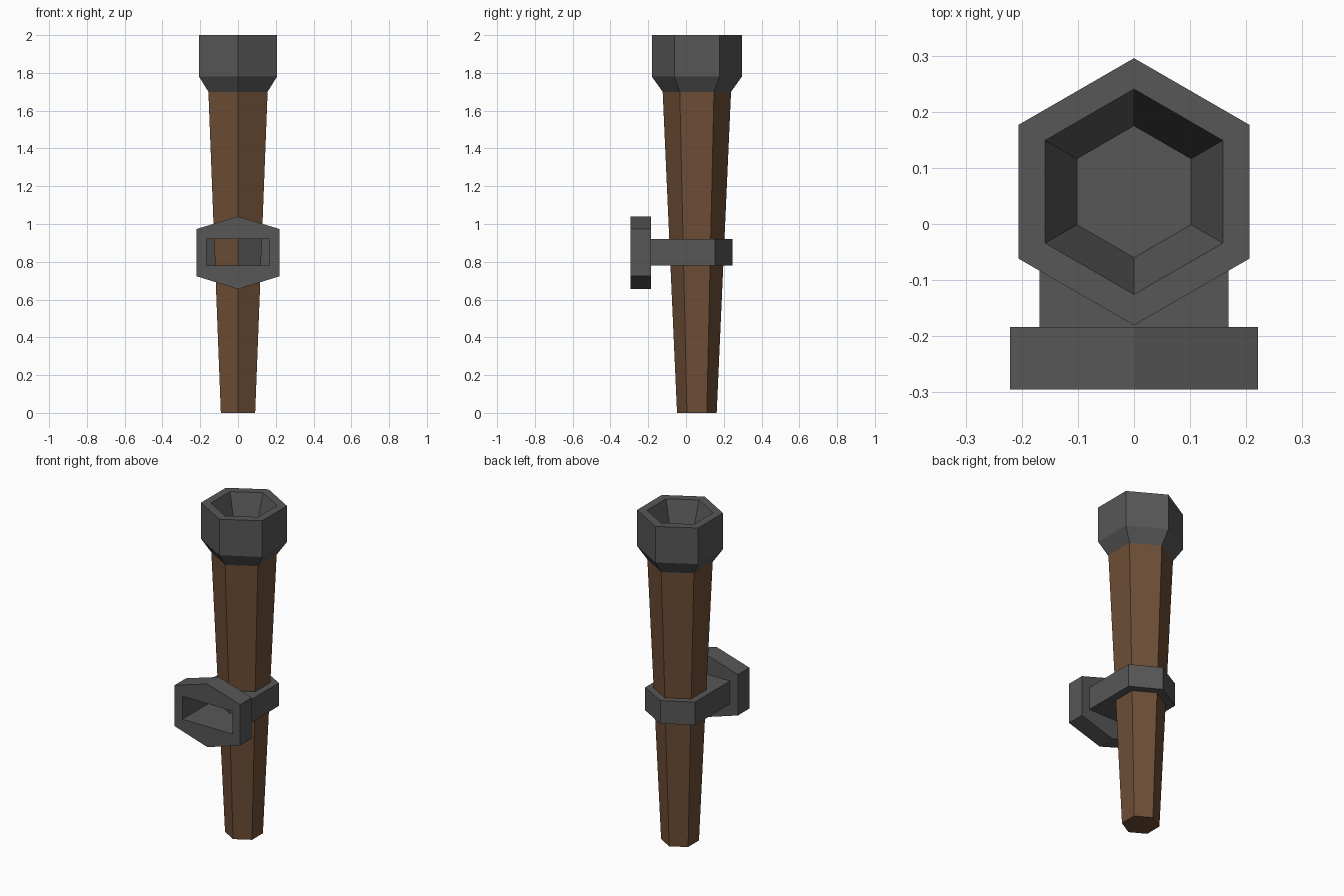
import bpy, bmesh, math

if "Cube" in bpy.data.objects:
    bpy.data.objects.remove(bpy.data.objects["Cube"])

CY = 0.0575  # y of the shaft axis


def material(name, rgb):
    m = bpy.data.materials.new(name)
    m.diffuse_color = (*rgb, 1)
    m.use_nodes = True
    m.node_tree.nodes["Principled BSDF"].inputs["Base Color"].default_value = m.diffuse_color
    return m


WOOD = material("brown wood", (0.155, 0.076, 0.037))
IRON = material("dark iron", (0.095, 0.095, 0.095))


def bridge(bm, a, b):
    n = len(a)
    return [bm.faces.new((a[i], a[(i + 1) % n], b[(i + 1) % n], b[i])) for i in range(n)]


def finish(bm, name, mats, recalc=True):
    if recalc:
        bmesh.ops.recalc_face_normals(bm, faces=bm.faces[:])
    me = bpy.data.meshes.new(name)
    bm.to_mesh(me)
    bm.free()
    for m in mats:
        me.materials.append(m)
    ob = bpy.data.objects.new(name, me)
    bpy.context.collection.objects.link(ob)
    return ob


def hex_rings(bm, profile):
    """Stack of six-sided rings from (radius, z), bridged in order."""
    rings = []
    for r, z in profile:
        angles = [math.radians(30 + 60 * i) for i in range(6)]
        rings.append([bm.verts.new((r * math.cos(a), CY + r * math.sin(a), z)) for a in angles])
    faces = [bridge(bm, a, b) for a, b in zip(rings, rings[1:])]
    return rings, faces


# Tapered wooden shaft
def radius(z):
    return 0.105 + (0.181 - 0.105) * z / 1.7


bm = bmesh.new()
rings, bands = hex_rings(bm, [(radius(z), z) for z in (0, 0.78, 0.92, 1.7)])
bm.faces.new(rings[0])
bm.faces.new(rings[-1])
bands[1][4].material_index = 1  # iron pad inside the bracket
finish(bm, "shaft", [WOOD, IRON])

# Iron cup on top, with a hollow bowl
bm = bmesh.new()
rings, _ = hex_rings(bm, [(0.181, 1.7), (0.238, 1.78), (0.238, 2.0), (0.183, 2.0), (0.1175, 1.8)])
bm.faces.new(rings[0])
bm.faces.new(rings[-1])
finish(bm, "cup", [IRON])

# Wall plate: pointed hexagon with a rectangular opening
outer = [(0, 1.04), (0.221, 0.973), (0.221, 0.724), (0, 0.655), (-0.221, 0.724), (-0.221, 0.973)]
inner = [(0, 0.92), (0.168, 0.92), (0.168, 0.78), (0, 0.78), (-0.168, 0.78), (-0.168, 0.92)]
bm = bmesh.new()
loops = [[bm.verts.new((x, y, z)) for x, z in pts]
         for pts, y in ((outer, -0.295), (outer, -0.184), (inner, -0.184), (inner, -0.295))]
for i in range(4):
    bridge(bm, loops[i], loops[(i + 1) % 4])
finish(bm, "wall_plate", [IRON])

# Hollow bracket around the shaft, open towards the plate
outline = [(-0.168, -0.184), (0.168, -0.184), (0.168, 0.153), (0, 0.247), (-0.168, 0.153)]
bm = bmesh.new()
low, high = [[bm.verts.new((x, y, z)) for x, y in outline] for z in (0.78, 0.92)]
sides = bridge(bm, low, high)
bm.faces.new(low[::-1])
bm.faces.new(high)
bmesh.ops.delete(bm, geom=[sides[0]], context='FACES_ONLY')
finish(bm, "bracket", [IRON], recalc=False)
